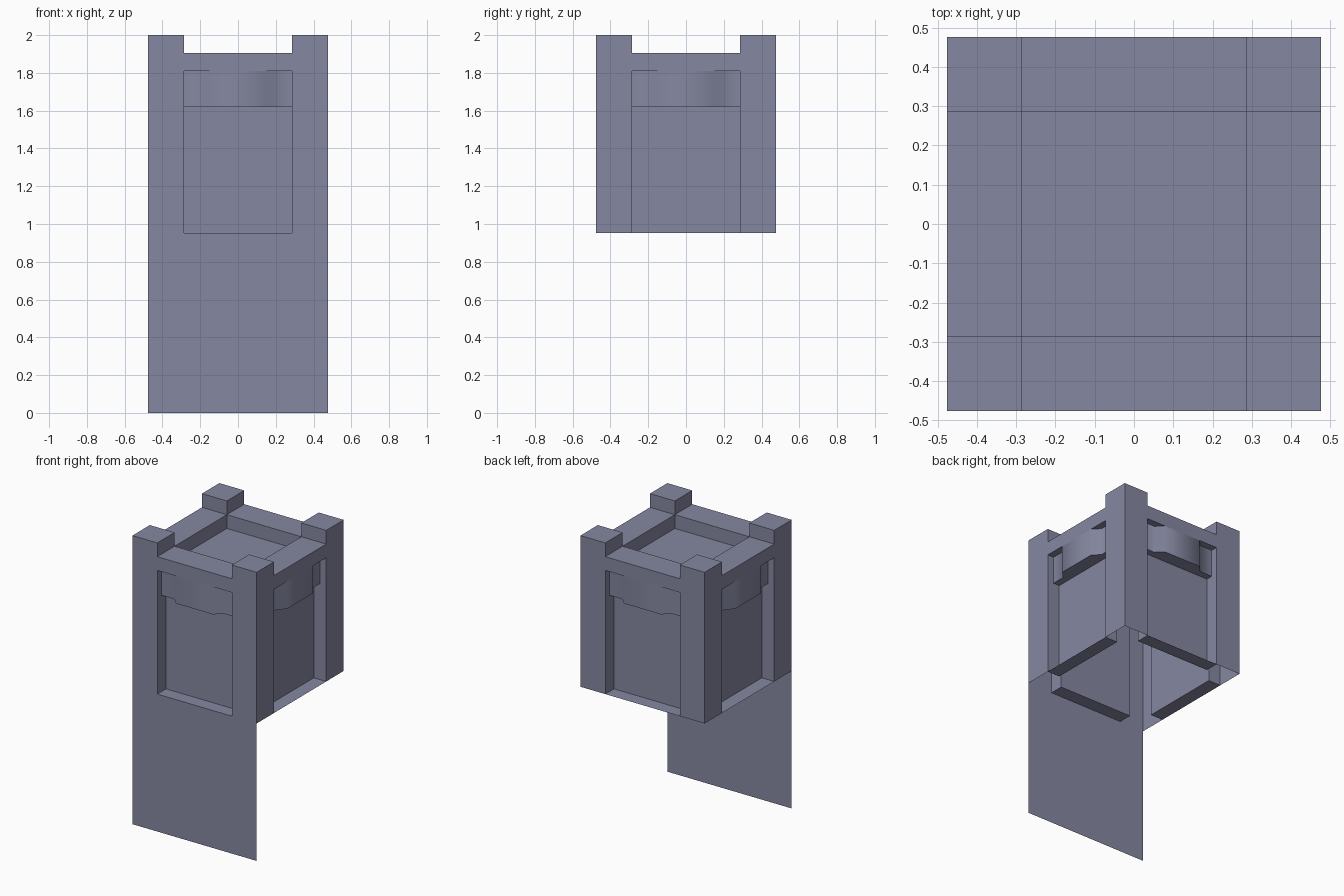
import bpy, bmesh, math
from mathutils import Matrix, Vector

if "Cube" in bpy.data.objects:
    bpy.data.objects.remove(bpy.data.objects["Cube"])

U = 2 / 21  # the model sits on a 10 x 10 x 21 module grid

stone = bpy.data.materials.new("slate_grey")
stone.diffuse_color = (0.235, 0.245, 0.355, 1)
stone.use_nodes = True
stone.node_tree.nodes["Principled BSDF"].inputs["Base Color"].default_value = stone.diffuse_color


def make(name, faces, turn=0, smooth=False):
    """faces: list of (points in modules, outward hint); turn: quarter turns about z."""
    bm = bmesh.new()
    for pts, hint in faces:
        f = bm.faces.new([bm.verts.new(Vector(p) * U) for p in pts])
        f.normal_update()
        if f.normal.dot(Vector(hint)) < 0:
            f.normal_flip()
    bmesh.ops.remove_doubles(bm, verts=bm.verts[:], dist=1e-4)
    bm.transform(Matrix.Rotation(turn * math.pi / 2, 4, 'Z'))
    me = bpy.data.meshes.new(name)
    bm.to_mesh(me)
    bm.free()
    me.materials.append(stone)
    ob = bpy.data.objects.new(name, me)
    bpy.context.collection.objects.link(ob)
    if smooth:
        bpy.ops.object.select_all(action='DESELECT')
        ob.select_set(True)
        bpy.context.view_layer.objects.active = ob
        bpy.ops.object.shade_smooth_by_angle(angle=math.radians(50))
    return ob


def quad_x(x, y0, y1, z0, z1, s):
    return ([(x, y0, z0), (x, y1, z0), (x, y1, z1), (x, y0, z1)], (s, 0, 0))


def quad_y(y, x0, x1, z0, z1, s):
    return ([(x0, y, z0), (x1, y, z0), (x1, y, z1), (x0, y, z1)], (0, s, 0))


def quad_z(z, x0, x1, y0, y1, s):
    return ([(x0, y0, z), (x1, y0, z), (x1, y1, z), (x0, y1, z)], (0, 0, s))


for i, side in enumerate(("front", "right", "back", "left")):
    # corner post: open at the bottom, standing one module above the rim
    make(side + "_corner_post", [
        quad_y(-5, 3, 5, 10, 21, -1), quad_x(5, -5, -3, 10, 21, 1),
        quad_x(3, -5, -4, 10, 19, -1), quad_y(-3, 4, 5, 10, 19, 1),
        quad_x(3, -5, -3, 20, 21, -1), quad_y(-3, 3, 5, 20, 21, 1),
        quad_z(21, 3, 5, -5, -3, 1)], i)
    # rim between the posts
    make(side + "_rim", [
        quad_y(-5, -3, 3, 19, 20, -1), quad_z(20, -3, 3, -5, -3, 1),
        quad_y(-3, -3, 3, 19, 20, 1), quad_z(19, -3, 3, -5, -4, -1)], i)
    # recessed wall panel with its sill
    make(side + "_panel", [
        quad_y(-4, -3, 3, 10, 19, -1), quad_z(10, -3, 3, -5, -4, 1)], i)
    # lip under the rim with a bulging middle
    prof = [(-3, -4.5), (-2, -4.5), (-1.5, -5), (1.5, -5), (2, -4.5), (3, -4.5)]
    faces = [([(*a, 17), (*b, 17), (*b, 19), (*a, 19)], (0, -1, 0))
             for a, b in zip(prof, prof[1:])]
    faces.append(([(*p, 17) for p in prof + [(3, -4), (-3, -4)]], (0, 0, -1)))
    make(side + "_lip", faces, i, smooth=True)

# sunken floor on top
make("top_floor", [quad_z(19, -3, 3, -3, 3, 1)])
# thin sheet hanging down from the front
make("front_sheet", [quad_y(-5, -5, 5, 0, 10, -1)])
